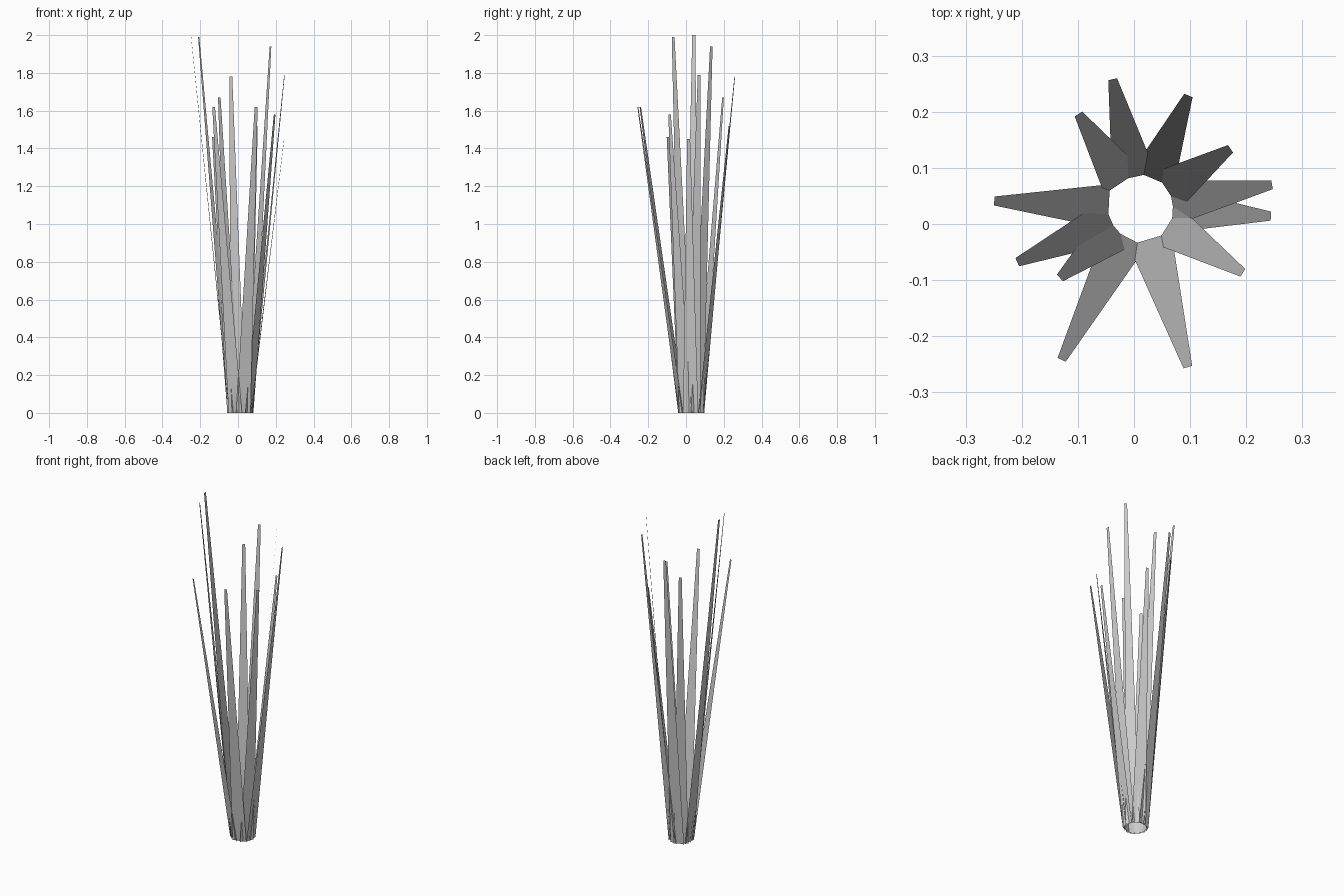
import bpy
from mathutils import Vector

if "Cube" in bpy.data.objects:
    bpy.data.objects.remove(bpy.data.objects["Cube"])

# Tuft of flat tapered blades fanning out from a small ring
CENTRE = Vector((0.012, 0.028, 0))
RING_RADIUS = 0.057
BASE_WIDTH, TIP_WIDTH = 0.08, 0.016

# Middle of each blade tip
TIPS = [
    (-0.038, 0.258, 1.78), (0.097, 0.229, 1.52), (0.172, 0.134, 1.94),
    (0.246, 0.070, 1.79), (0.244, 0.014, 1.45), (0.194, -0.087, 1.58),
    (0.096, -0.255, 1.62), (-0.129, -0.242, 1.62), (-0.132, -0.096, 1.46),
    (-0.208, -0.068, 1.99), (-0.249, 0.041, 2.00), (-0.099, 0.196, 1.67),
]


def add_blade(name, tip):
    """One flat blade: wide edge on the ring, narrow edge at the tip."""
    tip = Vector(tip)
    out = tip - CENTRE
    out.z = 0
    out.normalize()
    side = Vector((-out.y, out.x, 0))
    base = CENTRE + out * RING_RADIUS
    verts = [base - side * BASE_WIDTH / 2, base + side * BASE_WIDTH / 2,
             tip + side * TIP_WIDTH / 2, tip - side * TIP_WIDTH / 2]
    mesh = bpy.data.meshes.new(name)
    mesh.from_pydata(verts, [], [(0, 1, 2, 3)])
    obj = bpy.data.objects.new(name, mesh)
    bpy.context.collection.objects.link(obj)


for i, tip in enumerate(TIPS, 1):
    add_blade(f"grass_blade_{i}", tip)
